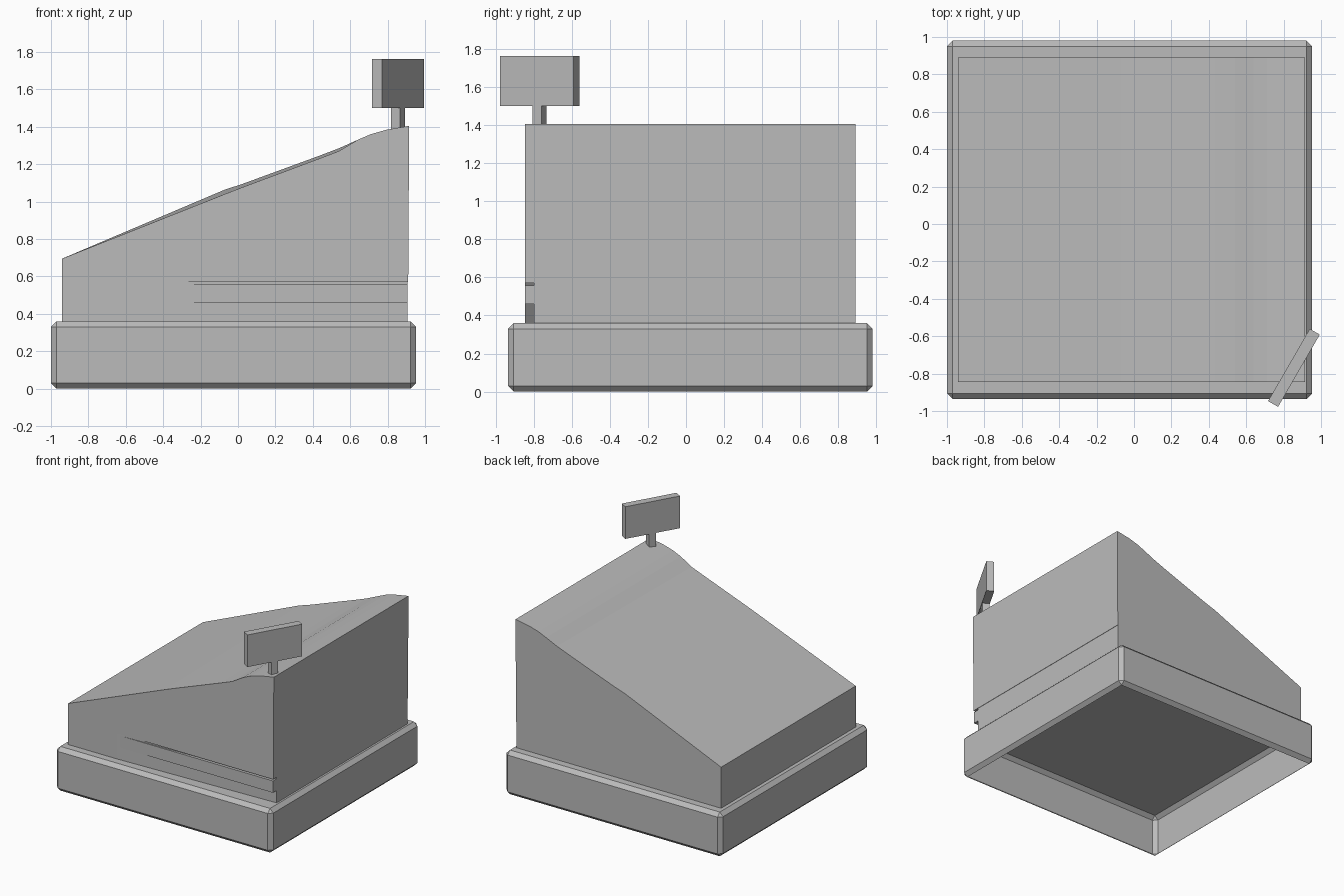
import bpy, bmesh, math
from mathutils import Matrix, Vector

default = bpy.data.objects.get("Cube")
if default:
    bpy.data.objects.remove(default, do_unlink=True)

grey = bpy.data.materials.new("mid grey")
grey.use_nodes = True
COLOR = (0.5, 0.5, 0.5, 1)
grey.diffuse_color = COLOR
grey.node_tree.nodes["Principled BSDF"].inputs["Base Color"].default_value = COLOR


def finish(bm, name):
    bmesh.ops.recalc_face_normals(bm, faces=bm.faces)
    mesh = bpy.data.meshes.new(name)
    bm.to_mesh(mesh)
    bm.free()
    mesh.materials.append(grey)
    obj = bpy.data.objects.new(name, mesh)
    bpy.context.collection.objects.link(obj)
    return obj


def box(bm, lo, hi):
    lo, hi = Vector(lo), Vector(hi)
    matrix = Matrix.Translation((lo + hi) / 2) @ Matrix.Diagonal((*(hi - lo), 1))
    bmesh.ops.create_cube(bm, size=1, matrix=matrix)


def loft(name, ring_a, ring_b):
    """Closed solid between two matching outlines."""
    bm = bmesh.new()
    a = [bm.verts.new(p) for p in ring_a]
    b = [bm.verts.new(p) for p in ring_b]
    bm.faces.new(a)
    bm.faces.new(b)
    for i in range(len(a)):
        j = (i + 1) % len(a)
        bm.faces.new((a[i], a[j], b[j], b[i]))
    return finish(bm, name)


# Chamfered base, open underneath
bm = bmesh.new()
box(bm, (-1, -0.935, 0), (0.953, 0.98, 0.36))
bmesh.ops.bevel(bm, geom=bm.edges[:], offset=0.03, segments=1, affect='EDGES')
bottom = [f for f in bm.faces if f.calc_center_median().z < 0.001]
bmesh.ops.delete(bm, geom=bottom, context='FACES')
finish(bm, "base")

# Sloping housing, its front roof edge slightly lower than the back one
FRONT, BACK = -0.845, 0.89
DRAWER_TOP = 0.57
roof = [(-0.94, 0.695, 0.695), (-0.07, 1.04, 1.064), (0.02, 1.075, 1.093),
        (0.435, 1.23, 1.245), (0.54, 1.27, 1.285), (0.64, 1.33, 1.33),
        (0.71, 1.36, 1.36), (0.79, 1.383, 1.383), (0.915, 1.405, 1.405)]
floor = [(0.91, DRAWER_TOP), (-0.94, DRAWER_TOP)]
loft("housing",
     [(x, FRONT, zf) for x, zf, zb in roof] + [(x, FRONT, z) for x, z in floor],
     [(x, BACK, zb) for x, zf, zb in roof] + [(x, BACK, z) for x, z in floor])

# Lower housing, front wall angled back towards one corner
plan = [(-0.94, FRONT), (-0.5, FRONT), (0.907, -0.797), (0.907, BACK), (-0.94, BACK)]
loft("lower_housing", [(x, y, 0.355) for x, y in plan],
     [(x, y, DRAWER_TOP) for x, y in plan])

# Drawer front standing out of the angled wall
front = [(-0.47, FRONT + 0.001), (0.907, FRONT + 0.001), (0.907, -0.75), (-0.47, -0.75)]
loft("drawer", [(x, y, 0.46) for x, y in front], [(x, y, 0.556) for x, y in front])

# Turned display on a short post
turn = Matrix.Translation((0.855, -0.769, 0)) @ Matrix.Rotation(math.radians(60), 4, 'Z')
for name, half_x, half_y, low, high in (
        ("display_post", 0.027, 0.027, 1.37, 1.5),
        ("display_panel", 0.223, 0.031, 1.5, 1.762)):
    bm = bmesh.new()
    box(bm, (-half_x, -half_y, low), (half_x, half_y, high))
    bm.transform(turn)
    finish(bm, name)
